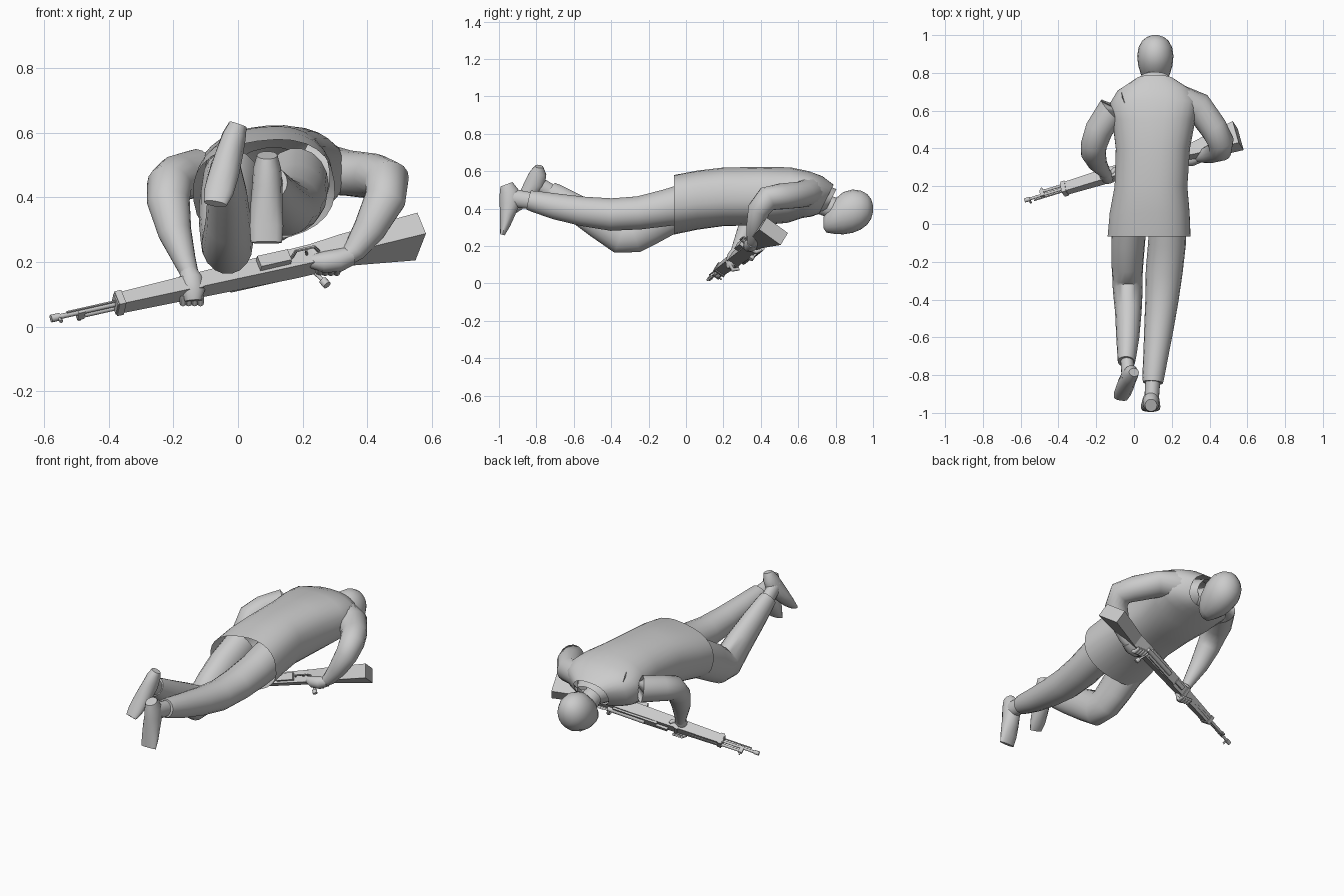
import bpy, bmesh, math
from mathutils import Vector, Matrix

grey = bpy.data.materials.new("plain_grey")
grey.diffuse_color = (0.6, 0.6, 0.6, 1)


def finish(name, bm, smooth=True, matrix=None):
    bmesh.ops.recalc_face_normals(bm, faces=bm.faces)
    me = bpy.data.meshes.new(name)
    bm.to_mesh(me)
    bm.free()
    me.materials.append(grey)
    if smooth:
        me.shade_smooth()
        me.set_sharp_from_angle(angle=math.radians(50))
    ob = bpy.data.objects.new(name, me)
    bpy.context.collection.objects.link(ob)
    if matrix:
        ob.matrix_world = matrix
    return ob


def loft(name, rows, n=18, flat=False, power=2.0, shear=0.0, roll=0.0, caps=(True, True)):
    """Rows are (x, y, z, half_width, half_depth); flat keeps rings facing y.
    Shear and roll fade in towards the last and first ring."""
    bm = bmesh.new()
    pts = [Vector(r[:3]) for r in rows]
    rings = []
    for i, r in enumerate(rows):
        if flat:
            side, up = Vector((1, 0, 0)), Vector((0, 0, 1))
        else:
            t = (pts[min(i + 1, len(pts) - 1)] - pts[max(i - 1, 0)]).normalized()
            ref = Vector((1, 0, 0)) if abs(t.x) < 0.8 else Vector((0, 1, 0))
            side = (ref - t * t.dot(ref)).normalized()
            up = t.cross(side)
        f = i / (len(rows) - 1)
        ang = roll * (1 - f)
        ring = []
        for k in range(n):
            a = 2 * math.pi * k / n
            c, s = math.cos(a), math.sin(a)
            p = math.copysign(abs(c) ** (2 / power), c) * r[3]
            q = math.copysign(abs(s) ** (2 / power), s) * r[4]
            p, q = p * math.cos(ang) - q * math.sin(ang), p * math.sin(ang) + q * math.cos(ang)
            v = pts[i] + side * p + up * q
            v.y += shear * f ** 4 * q
            ring.append(bm.verts.new(v))
        rings.append(ring)
    for a, b in zip(rings, rings[1:]):
        for k in range(n):
            bm.faces.new((a[k], a[(k + 1) % n], b[(k + 1) % n], b[k]))
    if caps[0]:
        bm.faces.new(rings[0])
    if caps[1]:
        bm.faces.new(rings[-1])
    return finish(name, bm)


# Jacket, open at the hem and at the neck
loft("jacket", [
    (.08, -.065, .42, .22, .155), (.083, .06, .445, .212, .155), (.09, .2, .463, .193, .155),
    (.10, .4, .467, .197, .155), (.105, .55, .472, .22, .148), (.107, .64, .475, .235, .125),
    (.11, .70, .465, .20, .108), (.11, .75, .45, .11, .078)],
    n=28, flat=True, power=2.4, shear=.5, roll=.14, caps=(False, False))
loft("collar", [(.11, .69, .465, .135, .09), (.11, .735, .455, .105, .075), (.11, .775, .445, .078, .06)],
     flat=True, shear=.5, caps=(False, False))

# Head and neck
loft("neck", [(.11, .64, .45, .06, .06), (.11, .74, .42, .055, .058), (.11, .82, .39, .055, .06)])
loft("head", [
    (.113, .735, .325, .025, .03), (.113, .75, .33, .052, .058), (.113, .79, .355, .076, .09),
    (.113, .84, .375, .091, .113), (.113, .89, .386, .096, .116), (.113, .935, .392, .089, .104),
    (.113, .97, .396, .07, .081), (.113, .99, .398, .045, .052), (.113, 1.0, .40, .015, .018)],
    n=20, flat=True)

# Bent leg with raised boot
loft("bent_leg", [
    (-.02, .06, .45, .09, .11), (-.03, -.08, .38, .09, .112), (-.035, -.2, .31, .085, .108),
    (-.035, -.28, .262, .08, .102), (-.033, -.35, .255, .079, .098), (-.03, -.47, .33, .07, .088),
    (-.033, -.6, .41, .061, .073), (-.038, -.7, .475, .05, .06), (-.04, -.73, .495, .046, .052)])
loft("bent_ankle", [(-.038, -.70, .475, .035, .042), (-.03, -.82, .545, .035, .045)])
loft("bent_boot", [
    (.0, -.785, .625, .028, .022), (-.012, -.79, .59, .037, .045), (-.025, -.805, .54, .042, .055),
    (-.043, -.85, .475, .047, .042), (-.06, -.895, .415, .046, .027), (-.07, -.925, .38, .036, .013)], n=14)

# Straight leg with boot
loft("straight_leg", [
    (.18, .06, .44, .10, .115), (.175, -.1, .405, .10, .1), (.16, -.25, .377, .098, .09),
    (.148, -.4, .368, .088, .088), (.132, -.55, .385, .078, .08), (.115, -.7, .412, .066, .07),
    (.102, -.81, .438, .058, .058), (.1, -.84, .445, .053, .053)])
loft("straight_ankle", [(.1, -.82, .44, .04, .045), (.092, -.95, .46, .038, .05)])
loft("straight_boot", [
    (.09, -.96, .53, .032, .035), (.09, -.945, .49, .043, .053), (.09, -.942, .43, .047, .056),
    (.088, -.955, .37, .05, .042), (.088, -.968, .31, .052, .028), (.088, -.982, .26, .048, .013)], n=14)

# Sleeves
loft("front_arm", [
    (-.03, .64, .495, .08, .085), (-.12, .60, .475, .08, .075), (-.185, .50, .46, .074, .072),
    (-.212, .42, .437, .07, .07), (-.215, .375, .385, .066, .062), (-.195, .325, .29, .052, .05),
    (-.165, .285, .205, .035, .036), (-.15, .268, .165, .028, .03)])
loft("rear_arm", [
    (.22, .66, .495, .085, .085), (.34, .62, .475, .08, .07), (.42, .51, .465, .073, .07),
    (.46, .435, .452, .07, .068), (.455, .39, .395, .064, .06), (.405, .37, .30, .05, .048),
    (.36, .36, .235, .036, .036), (.335, .355, .215, .028, .03)])

# Hands with curled fingers
loft("front_hand", [(-.153, .27, .175, .026, .028), (-.145, .255, .145, .038, .034),
                    (-.14, .24, .11, .038, .03), (-.138, .235, .08, .026, .02)], n=12)
loft("rear_hand", [(.35, .355, .22, .03, .03), (.31, .345, .205, .037, .036),
                   (.265, .34, .20, .035, .033), (.22, .345, .203, .018, .02)], n=12)
for i in range(4):
    d = i * .018
    loft(f"front_finger_{i}", [(-.17 + d, .235, .10, .011, .011), (-.17 + d, .25, .073, .011, .011),
                               (-.17 + d, .285, .078, .009, .009)], n=8)
    loft(f"rear_finger_{i}", [(.31 - d, .345, .185, .012, .012), (.305 - d, .375, .168, .012, .012),
                              (.30 - d, .405, .18, .009, .009)], n=8)
loft("front_thumb", [(-.12, .265, .15, .014, .014), (-.105, .285, .155, .012, .012),
                     (-.10, .30, .15, .007, .007)], n=8)
loft("rear_thumb", [(.31, .355, .235, .014, .014), (.25, .37, .243, .012, .012), (.205, .375, .238, .007, .007)], n=8)

# Rifle frame: first axis along the barrel, second towards the sights, third across
muzzle, butt = Vector((-.578, .125, .025)), Vector((.557, .47, .28))
u = (butt - muzzle).normalized()
v = Vector((0, .85, -.52))
v = (v - u * v.dot(u)).normalized()
w = u.cross(v)
G = Matrix((u, v, w)).transposed().to_4x4()
G.translation = muzzle


def rod(name, p, q, r, sides=10):
    p, q = Vector(p), Vector(q)
    m = Matrix.Translation((p + q) / 2) @ (q - p).to_track_quat('Z', 'Y').to_matrix().to_4x4()
    bm = bmesh.new()
    bmesh.ops.create_cone(bm, cap_ends=True, segments=sides, radius1=r, radius2=r, depth=(q - p).length, matrix=m)
    finish(name, bm, True, G)


def box(name, c, size):
    bm = bmesh.new()
    bmesh.ops.create_cube(bm, size=1, matrix=Matrix.Translation(c) @ Matrix.Diagonal((*size, 1)))
    finish(name, bm, False, G)


# Stock cut from a side profile, thickening towards the butt
profile = [(.21, .026), (.8, .033), (.88, .03), (.96, .02), (1.2, .072), (1.215, -.072),
           (.96, -.055), (.86, -.04), (.21, -.03)]
bm = bmesh.new()
sides = []
for sgn in (-1, 1):
    sides.append([bm.verts.new((s, t, sgn * (.017 + .019 * s))) for s, t in profile])
    bm.faces.new(sides[-1])
for k in range(len(profile)):
    j = (k + 1) % len(profile)
    bm.faces.new((sides[0][k], sides[0][j], sides[1][j], sides[1][k]))
finish("rifle_stock", bm, False, G)

# Barrel group
rod("barrel", (0, 0, 0), (.3, 0, 0), .008)
rod("muzzle_collar", (0, 0, 0), (.03, 0, 0), .012)
rod("gas_tube", (.1, .022, 0), (.4, .022, 0), .008)
rod("cleaning_rod", (.05, -.017, 0), (.25, -.017, 0), .004, 6)
box("front_sight_base", (.1, .012, 0), (.022, .04, .016))
box("front_sight_post", (.1, .036, 0), (.008, .018, .006))
rod("muzzle_lug", (.025, 0, 0), (.025, -.01, -.024), .006, 6)
box("stock_band", (.225, -.002, 0), (.022, .066, .05))
box("rear_band", (.48, .001, 0), (.02, .07, .058))

# Receiver group
box("receiver", (.72, .03, 0), (.26, .026, .05))
rod("bolt", (.66, .043, 0), (.88, .04, 0), .013)
box("rear_sight", (.56, .042, 0), (.07, .014, .024))
rod("bolt_handle", (.86, .035, -.01), (.88, .02, -.075), .006, 8)
rod("bolt_knob", (.877, .02, -.068), (.883, .018, -.09), .013, 10)
box("magazine", (.73, -.045, 0), (.1, .035, .04))
guard = [(.79, -.04, 0), (.8, -.075, 0), (.86, -.075, 0), (.88, -.04, 0)]
for k in range(3):
    rod(f"trigger_guard_{k}", guard[k], guard[k + 1], .005, 6)
rod("trigger", (.84, -.035, 0), (.835, -.065, 0), .004, 6)
